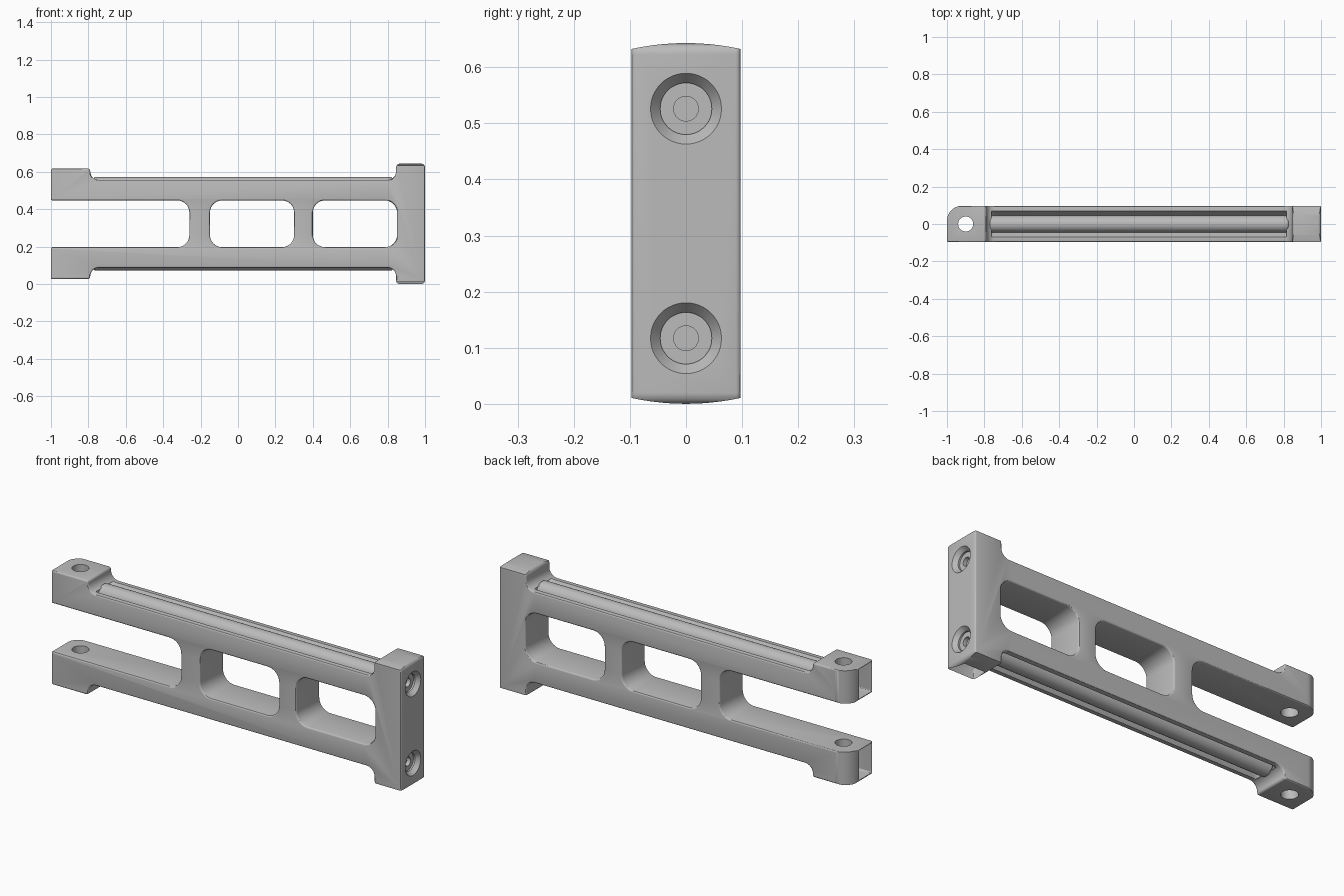
import bpy, bmesh
from math import pi, sin, cos, radians
from mathutils import Vector, Matrix

cube = bpy.data.objects.get("Cube")
if cube:
    bpy.data.objects.remove(cube)

MID = 0.3215       # height of the symmetry plane
HALF_Y = 0.097     # half thickness
RIM = 0.235        # half height of the arms at the rim

grey = bpy.data.materials.new("satin grey")
grey.use_nodes = True
grey.diffuse_color = (0.5, 0.5, 0.5, 1)
grey.node_tree.nodes["Principled BSDF"].inputs["Base Color"].default_value = (0.5, 0.5, 0.5, 1)


def rounded(points, steps=8):
    """Fillet each (x, y, radius) corner of a closed outline."""
    out = []
    for i, (x, y, r) in enumerate(points):
        p = Vector((x, y))
        a = (Vector(points[i - 1][:2]) - p).normalized()
        b = (Vector(points[(i + 1) % len(points)][:2]) - p).normalized()
        if r == 0:
            out.append(p)
            continue
        centre = p + (a + b) * r
        for k in range(steps + 1):
            t = k / steps * pi / 2
            out.append(centre - b * r * cos(t) - a * r * sin(t))
    return out


def finish(name, bm):
    bmesh.ops.recalc_face_normals(bm, faces=bm.faces)
    mesh = bpy.data.meshes.new(name)
    bm.to_mesh(mesh)
    bm.free()
    mesh.materials.append(grey)
    obj = bpy.data.objects.new(name, mesh)
    bpy.context.collection.objects.link(obj)
    return obj


def prism(name, points, matrix, depth):
    """Extrude an outline from -depth to depth, then place it."""
    bm = bmesh.new()
    face = bm.faces.new([bm.verts.new((p[0], p[1], -depth)) for p in points])
    top = bmesh.ops.extrude_face_region(bm, geom=[face])["geom"]
    bmesh.ops.translate(bm, vec=(0, 0, 2 * depth),
                        verts=[v for v in top if isinstance(v, bmesh.types.BMVert)])
    bmesh.ops.transform(bm, matrix=matrix, verts=bm.verts)
    return finish(name, bm)


def cone(name, r1, r2, depth, centre, along_x=True):
    bm = bmesh.new()
    m = Matrix.Translation(centre)
    if along_x:
        m = m @ Matrix.Rotation(pi / 2, 4, 'Y')
    bmesh.ops.create_cone(bm, cap_ends=True, segments=48, radius1=r1,
                          radius2=r2, depth=depth, matrix=m)
    return finish(name, bm)


def combine(obj, tool, operation='DIFFERENCE'):
    mod = obj.modifiers.new("cut", 'BOOLEAN')
    mod.object, mod.operation, mod.solver = tool, operation, 'EXACT'
    bpy.context.view_layer.objects.active = obj
    bpy.ops.object.modifier_apply(modifier=mod.name)
    bpy.data.objects.remove(tool)


def smooth(obj):
    bpy.ops.object.select_all(action='DESELECT')
    obj.select_set(True)
    bpy.context.view_layer.objects.active = obj
    bpy.ops.object.shade_smooth_by_angle(angle=radians(30))


# Frame side profile: upper half mirrored, plus two windows
upper = [(1, .3215, .02), (.845, .3215, .02), (.845, RIM, .045),
         (-.79, RIM, .045), (-.79, .295, .012), (-1, .295, .008),
         (-1, .125, .008), (-.26, .125, .065)]
outline = upper + [(x, -z, r) for x, z, r in reversed(upper)]
loops = [outline]
for x0, x1 in ((-.15, .30), (.40, .85)):
    loops.append([(x0, -.125, .065), (x1, -.125, .065), (x1, .125, .065), (x0, .125, .065)])

curve = bpy.data.curves.new("frame_profile", 'CURVE')
curve.dimensions, curve.fill_mode = '2D', 'BOTH'
curve.bevel_depth, curve.bevel_resolution = 0.008, 2
curve.offset, curve.extrude = -0.008, HALF_Y - 0.008
for loop in loops:
    pts = rounded(loop)
    spline = curve.splines.new('POLY')
    spline.points.add(len(pts) - 1)
    for sp, p in zip(spline.points, pts):
        sp.co = (p.x, p.y, 0, 1)
    spline.use_cyclic_u = True
helper = bpy.data.objects.new("frame_profile", curve)
bpy.context.collection.objects.link(helper)
mesh = bpy.data.meshes.new_from_object(helper.evaluated_get(bpy.context.evaluated_depsgraph_get()))
bpy.data.objects.remove(helper)
bm = bmesh.new()
bm.from_mesh(mesh)
bpy.data.meshes.remove(mesh)
bmesh.ops.remove_doubles(bm, verts=bm.verts, dist=1e-5)
bmesh.ops.transform(bm, verts=bm.verts,
                    matrix=Matrix.Translation((0, 0, MID)) @ Matrix.Rotation(pi / 2, 4, 'X'))
frame = finish("frame", bm)

# Rounded back corner on the fork ends
plan = rounded([(-1, -.12, 0), (1.1, -.12, 0), (1.1, HALF_Y, 0), (-1, HALF_Y, .08)], 12)
plan = [(p.x, p.y + (0.02 if p.x > 1.05 and p.y > 0 else 0)) for p in plan]
combine(frame, prism("plan_tool", plan, Matrix.Translation((0, 0, MID)), 0.5), 'INTERSECT')

# Gently arched ends on the mounting block
arch = [(.12 * t / 6, .3215 - .016 * (t / 6) ** 2) for t in range(-6, 7)]
arch += [(-y, -z) for y, z in arch]
to_yz = Matrix(((0, 0, 1, 0), (1, 0, 0, 0), (0, 1, 0, MID), (0, 0, 0, 1)))
combine(frame, prism("arch_tool", arch, to_yz, 1.2), 'INTERSECT')

# Pin holes through the fork ends
combine(frame, cone("pin_tool", .04, .04, 1, (-.9, 0, MID), False))

for side, label in ((1, "upper"), (-1, "lower")):
    # Tapered groove along the outer edge of each arm
    groove = rounded([(-.785, -.072, .035), (.84, -.072, .035), (.84, .072, .035), (-.785, .072, .035)])
    place = Matrix.Translation((0, 0, MID + side * RIM))
    tool = prism("groove_tool", groove, place, 0.04)
    for v in tool.data.vertices:
        if (v.co.z - MID) * side < RIM:
            v.co.y *= 0.6
            v.co.x -= 0.02 if v.co.x > 0 else -0.02
        else:
            v.co.z = MID + side * (RIM + 0.003)
    combine(frame, tool)

    # Countersunk bolt holes in the mounting block
    z = MID + side * 0.2045
    combine(frame, cone("sink_tool", .046, .064, .022, (.99, 0, z)))
    combine(frame, cone("bore_tool", .046, .046, .06, (.96, 0, z)))

    # Socket-headed bolt
    bolt = cone(label + "_bolt", .046, .046, .05, (.945, 0, z))
    combine(bolt, cone("socket_tool", .022, .022, .03, (.965, 0, z)))
    smooth(bolt)

    # Round rod lying in the groove
    rod = cone(label + "_rod", .045, .045, 1.6, (.0275, 0, MID + side * .2055))
    bevel = rod.modifiers.new("soft_ends", 'BEVEL')
    bevel.width, bevel.segments, bevel.limit_method = .012, 3, 'ANGLE'
    bevel.angle_limit = radians(60)
    smooth(rod)

smooth(frame)
